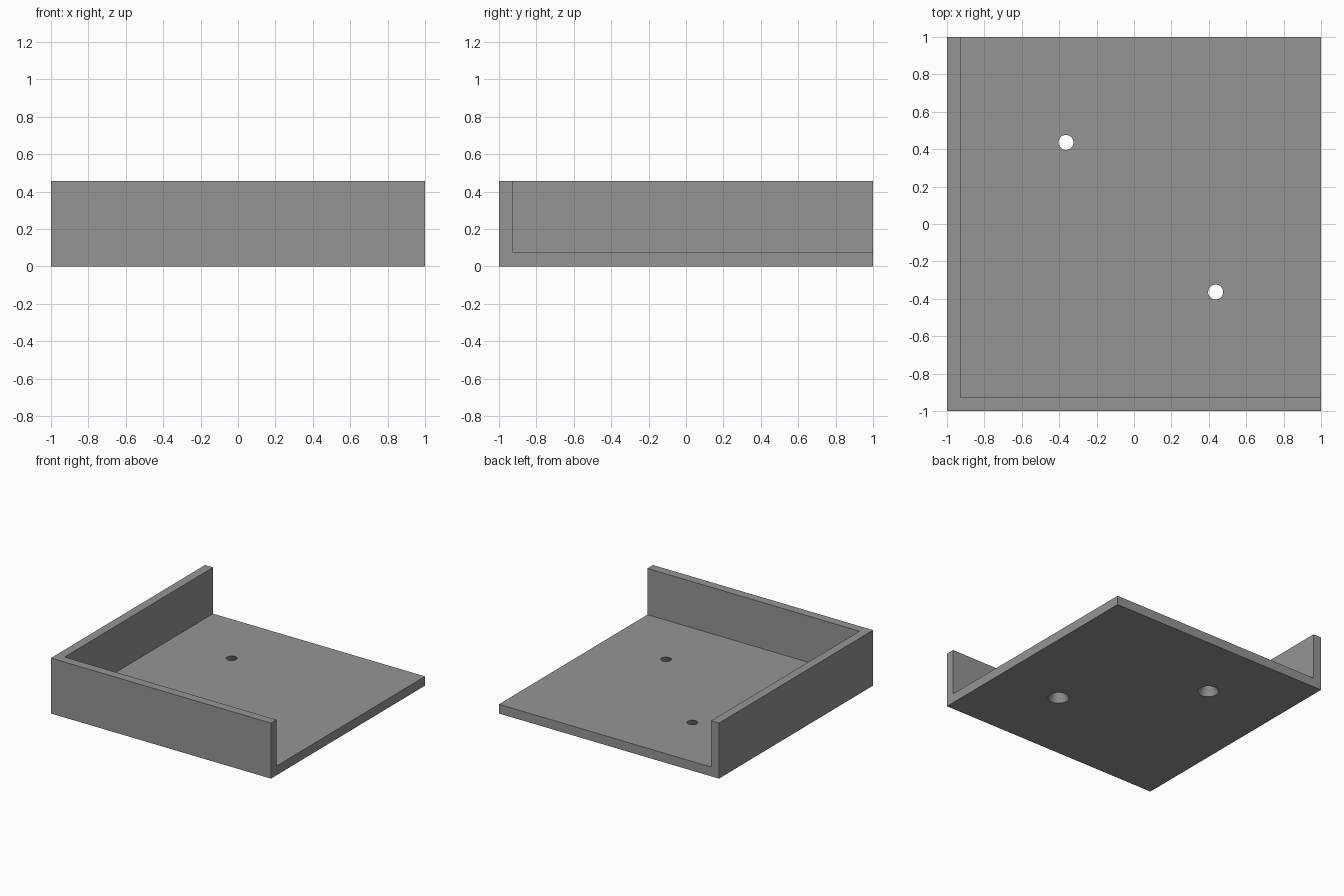
import bpy, bmesh

if "Cube" in bpy.data.objects:
    bpy.data.objects.remove(bpy.data.objects["Cube"])

T = 0.0727       # wall thickness
FLOOR = 0.076    # floor thickness
H = 0.456        # wall height

grey = bpy.data.materials.new("grey")
grey.diffuse_color = (0.30, 0.30, 0.30, 1)
grey.use_nodes = True
grey.node_tree.nodes["Principled BSDF"].inputs["Base Color"].default_value = grey.diffuse_color


def prism(name, outline, z0, z1):
    """Extrude a plan outline from z0 to z1."""
    bm = bmesh.new()
    face = bm.faces.new([bm.verts.new((x, y, z0)) for x, y in outline])
    ext = bmesh.ops.extrude_face_region(bm, geom=[face])["geom"]
    bmesh.ops.translate(bm, vec=(0, 0, z1 - z0),
                        verts=[v for v in ext if isinstance(v, bmesh.types.BMVert)])
    bmesh.ops.recalc_face_normals(bm, faces=bm.faces)
    mesh = bpy.data.meshes.new(name)
    bm.to_mesh(mesh)
    bm.free()
    obj = bpy.data.objects.new(name, mesh)
    bpy.context.collection.objects.link(obj)
    mesh.materials.append(grey)
    return obj


# Full-size L-shaped tray: the corner walls are cut free by an open pocket
tray = prism("corner_tray", [(-1, -1), (1, -1), (1, 1), (-1, 1)], 0, H)
pocket = prism("pocket_cutter", [(-1 + T, -1 + T), (1.2, -1 + T), (1.2, 1.2), (-1 + T, 1.2)],
               FLOOR, H + 0.2)
cutters = [pocket]

# Two screw holes, tapering from wide below to narrow above
R_LOW, R_TOP, EXTRA = 0.08, 0.04, 0.01
slope = (R_LOW - R_TOP) / FLOOR * EXTRA
for x, y in [(T / 2 - 0.4, T / 2 + 0.4), (T / 2 + 0.4, T / 2 - 0.4)]:
    bpy.ops.mesh.primitive_cone_add(vertices=48, radius1=R_LOW + slope, radius2=R_TOP - slope,
                                    depth=FLOOR + 2 * EXTRA, location=(x, y, FLOOR / 2))
    hole = bpy.context.object
    hole.name = "screw_hole_cutter"
    hole.data.materials.append(grey)
    cutters.append(hole)

# Cut the pocket and holes, then remove the cutters
bpy.context.view_layer.objects.active = tray
for cutter in cutters:
    mod = tray.modifiers.new("cut", "BOOLEAN")
    mod.operation = "DIFFERENCE"
    mod.solver = "EXACT"
    mod.object = cutter
    bpy.ops.object.modifier_apply(modifier=mod.name)
    bpy.data.objects.remove(cutter)

# Smooth hole walls, sharp tray edges
bpy.ops.object.select_all(action="DESELECT")
tray.select_set(True)
bpy.ops.object.shade_smooth_by_angle(angle=0.5)
